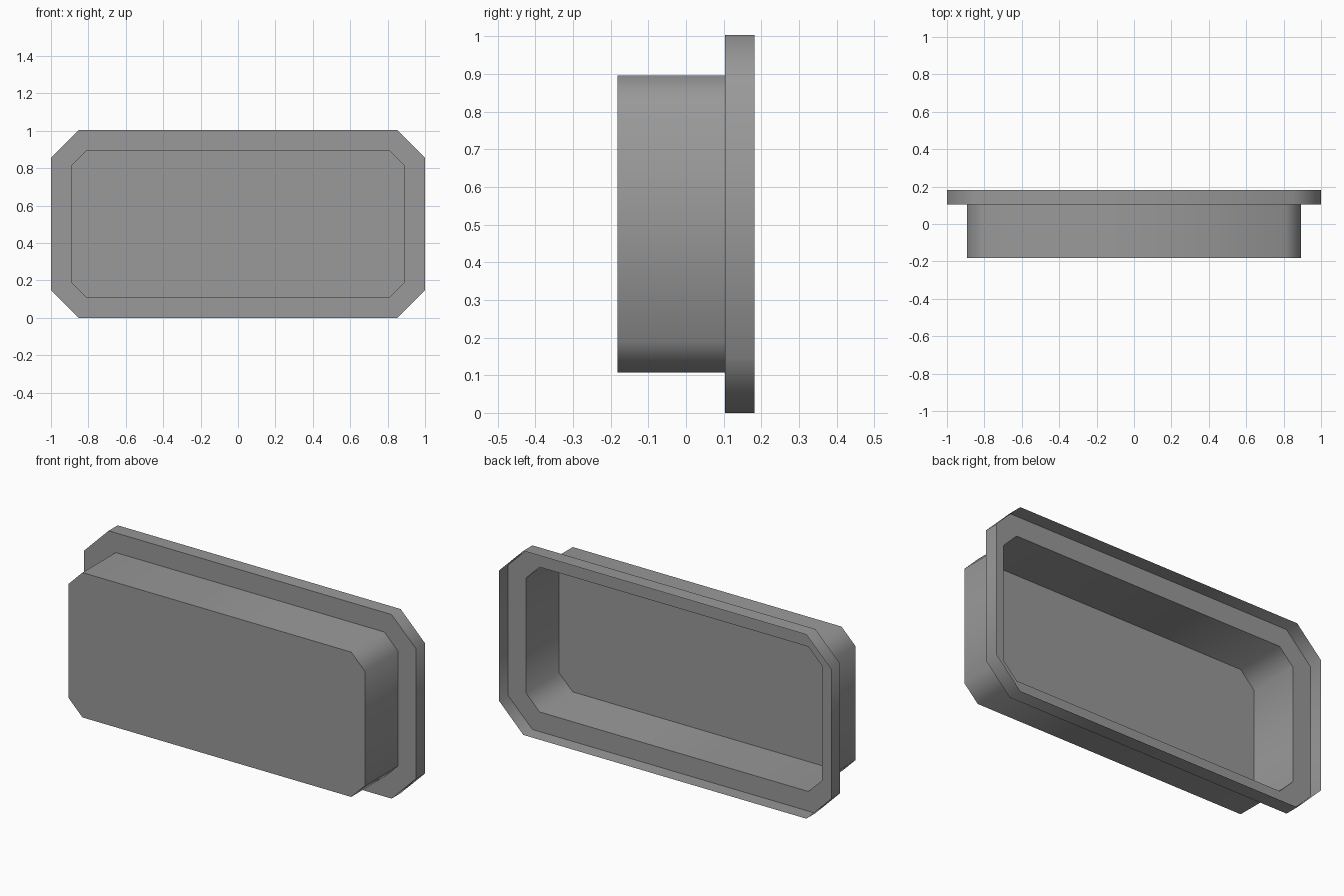
import bpy, bmesh, math

if "Cube" in bpy.data.objects:
    bpy.data.objects.remove(bpy.data.objects["Cube"])

H = 1.003          # overall height
INSET = 0.107      # step from flange to body
Y_BACK, Y_STEP, Y_FRONT = 0.182, 0.104, -0.182


def octagon(bm, half_w, half_h, cut, y):
    """Ring of verts: a rectangle with cut corners in the XZ plane."""
    pts = [(half_w, half_h - cut), (half_w - cut, half_h)]
    pts += [(-x, z) for x, z in reversed(pts)]
    pts += [(-x, -z) for x, z in pts]
    return [bm.verts.new((x, y, z + H / 2)) for x, z in pts]


def bridge(bm, a, b):
    n = len(a)
    for i in range(n):
        j = (i + 1) % n
        bm.faces.new((a[i], a[j], b[j], b[i]))


# Open-backed tray: one thin sheet from the flange rim to the front panel
bm = bmesh.new()
outer = (1.0, H / 2, 0.147)
inner = (1.0 - INSET, H / 2 - INSET, 0.083)
rim = octagon(bm, *outer, Y_BACK)
flange = octagon(bm, *outer, Y_STEP)
neck = octagon(bm, *inner, Y_STEP)
front = octagon(bm, *inner, Y_FRONT)
for a, b in ((rim, flange), (flange, neck), (neck, front)):
    bridge(bm, a, b)
panel = bm.faces.new(front)

# Make normals consistent, with the front panel facing -y
bmesh.ops.recalc_face_normals(bm, faces=bm.faces[:])
bm.normal_update()
if panel.normal.y > 0:
    bmesh.ops.reverse_faces(bm, faces=bm.faces[:])

mesh = bpy.data.meshes.new("flanged_tray")
bm.to_mesh(mesh)
bm.free()
tray = bpy.data.objects.new("flanged_tray", mesh)
bpy.context.collection.objects.link(tray)

grey = bpy.data.materials.new("mid_grey")
grey.diffuse_color = (0.32, 0.32, 0.32, 1)
grey.use_nodes = True
grey.node_tree.nodes["Principled BSDF"].inputs["Base Color"].default_value = grey.diffuse_color
mesh.materials.append(grey)

# Smooth around the cut corners, sharp at the right-angle steps
bpy.context.view_layer.objects.active = tray
tray.select_set(True)
bpy.ops.object.shade_smooth_by_angle(angle=math.radians(60))
